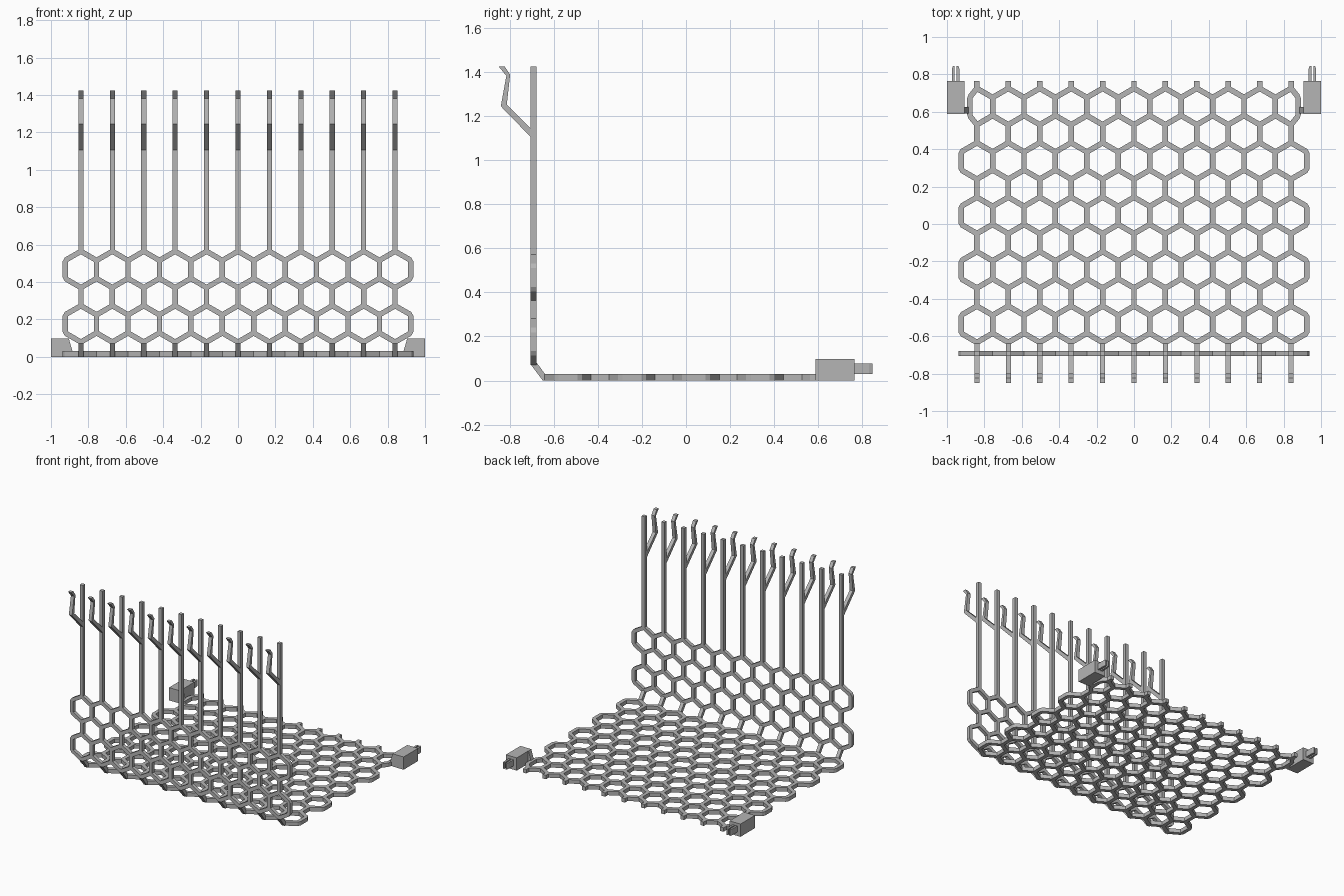
import bpy, bmesh, math
from mathutils import Vector

if "Cube" in bpy.data.objects:
    bpy.data.objects.remove(bpy.data.objects["Cube"])

PITCH = 0.168                 # spacing of cells and prongs
R = PITCH / math.sqrt(3)      # cell radius
XS = [k * PITCH for k in range(-5, 6)]

grey = bpy.data.materials.new("mid_grey")
grey.diffuse_color = (0.46, 0.46, 0.46, 1)
grey.use_nodes = True
grey.node_tree.nodes["Principled BSDF"].inputs["Base Color"].default_value = grey.diffuse_color


def finish(bm, name):
    bmesh.ops.recalc_face_normals(bm, faces=bm.faces[:])
    me = bpy.data.meshes.new(name)
    bm.to_mesh(me)
    bm.free()
    me.materials.append(grey)
    ob = bpy.data.objects.new(name, me)
    bpy.context.collection.objects.link(ob)
    return ob


def thicken(bm, vec):
    ret = bmesh.ops.extrude_face_region(bm, geom=bm.faces[:])
    bmesh.ops.translate(bm, vec=vec, verts=[v for v in ret["geom"] if isinstance(v, bmesh.types.BMVert)])


def prism(name, points, vec):
    """Extrude a closed outline along a vector."""
    bm = bmesh.new()
    bm.faces.new([bm.verts.new(p) for p in points])
    thicken(bm, vec)
    return finish(bm, name)


def box(name, x0, x1, y0, y1, z0, z1):
    return prism(name, [(x0, y0, z0), (x1, y0, z0), (x1, y1, z0), (x0, y1, z0)], (0, 0, z1 - z0))


def honeycomb(name, rows, top, width, to3d, vec, stub=0.0, end_x=None):
    """Strut grid of hexagonal cells, alternating rows of 11 and 10."""
    links, pos = {}, {}

    def join(a, b):
        for m, n in ((a, b), (b, a)):
            links.setdefault(m, set()).add(n)
            pos.setdefault(m, Vector((m[0] * PITCH / 2, top + m[1] * R / 2)))

    for i in range(rows):
        wide = i % 2 == 0
        for k in range(-5, 6 if wide else 5):
            cx, cy = 2 * k + (0 if wide else 1), -3 * i
            ring = [(cx + dx, cy + dy) for dx, dy in ((0, 2), (-1, 1), (-1, -1), (0, -2), (1, -1), (1, 1))]
            for a, b in zip(ring, ring[1:] + ring[:1]):
                join(a, b)
    # short stubs along the far edge
    if stub:
        for k in range(-5, 6):
            join((2 * k, 2), (2 * k, 9))
            pos[(2 * k, 9)].y = stub
    # pulled-in end cells of the first row
    if end_x:
        for s in (-1, 1):
            for t in (-1, 1):
                pos[(11 * s, t)].x = s * end_x

    bm = bmesh.new()
    h, cham = width / 2, 0.014
    left, right = {}, {}

    def vert(p):
        return bm.verts.new(to3d(p.x, p.y))

    for n, nb in links.items():
        c = pos[n]
        ang = {m: math.atan2(pos[m].y - c.y, pos[m].x - c.x) for m in nb}
        order = sorted(nb, key=ang.get)
        if len(order) == 1:
            m = order[0]
            perp = Vector((-math.sin(ang[m]), math.cos(ang[m]))) * h
            left[n, m], right[n, m] = vert(c + perp), vert(c - perp)
            continue
        poly = []
        for a, b in zip(order, order[1:] + order[:1]):
            phi = (ang[b] - ang[a]) % math.tau
            mid = ang[a] + phi / 2
            p = c + Vector((math.cos(mid), math.sin(mid))) * (h / math.sin(phi / 2))
            if phi > math.pi + 0.3:      # chamfer the outer corners
                pts = [vert(p + Vector((math.cos(ang[q]), math.sin(ang[q]))) * cham) for q in (a, b)]
            else:
                pts = [vert(p)]
            left[n, a], right[n, b] = pts[0], pts[-1]
            poly += pts
        if len(poly) > 2:
            bm.faces.new(poly)
    for n, nb in links.items():
        for m in nb:
            if n < m:
                bm.faces.new([right[n, m], left[m, n], right[m, n], left[n, m]])
    thicken(bm, vec)
    return finish(bm, name)


# Floor and upright honeycomb panels
honeycomb("floor_grid", 9, 0.628, 0.029, lambda u, v: (u, v, 0), (0, 0, 0.03), stub=0.765, end_x=0.879)
honeycomb("wall_grid", 3, 0.467, 0.028, lambda u, v: (u, -0.706, v), (0, 0.027, 0))

# Bent links, tall prongs and hooks, one set per column
link = [(-0.615, 0), (-0.65, 0), (-0.706, 0.075), (-0.706, 0.095), (-0.679, 0.095),
        (-0.679, 0.083), (-0.64, 0.03), (-0.615, 0.03)]
hook = [(-0.70, 1.10), (-0.84, 1.244), (-0.815, 1.382), (-0.85, 1.425), (-0.823, 1.425),
        (-0.798, 1.387), (-0.813, 1.252), (-0.70, 1.14)]
W = 0.027
for x in XS:
    prism("corner_link", [(x - W / 2, y, z) for y, z in link], (W, 0, 0))
    box("prong", x - W / 2, x + W / 2, -0.706, -0.679, 0.56, 1.425)
    prism("hook", [(x - W / 2, y, z) for y, z in hook], (W, 0, 0))

# Mounting blocks with split pins on both back corners
for s in (-1, 1):
    box("mount_block", s * 1.0, s * 0.907, 0.588, 0.765, 0, 0.098)
    prism("block_brace", [(s * x, 0.59, z) for x, z in
                          ((0.91, 0), (0.875, 0), (0.885, 0.03), (0.905, 0.098), (0.91, 0.098))], (0, 0.035, 0))
    for t in (-1, 1):
        outline = [(0.005, 0.76), (0.02, 0.76), (0.02, 0.83), (0.015, 0.845), (0.005, 0.845)]
        prism("split_pin", [(s * 0.9535 + t * x, y, 0.03) for x, y in outline], (0, 0, 0.047))
